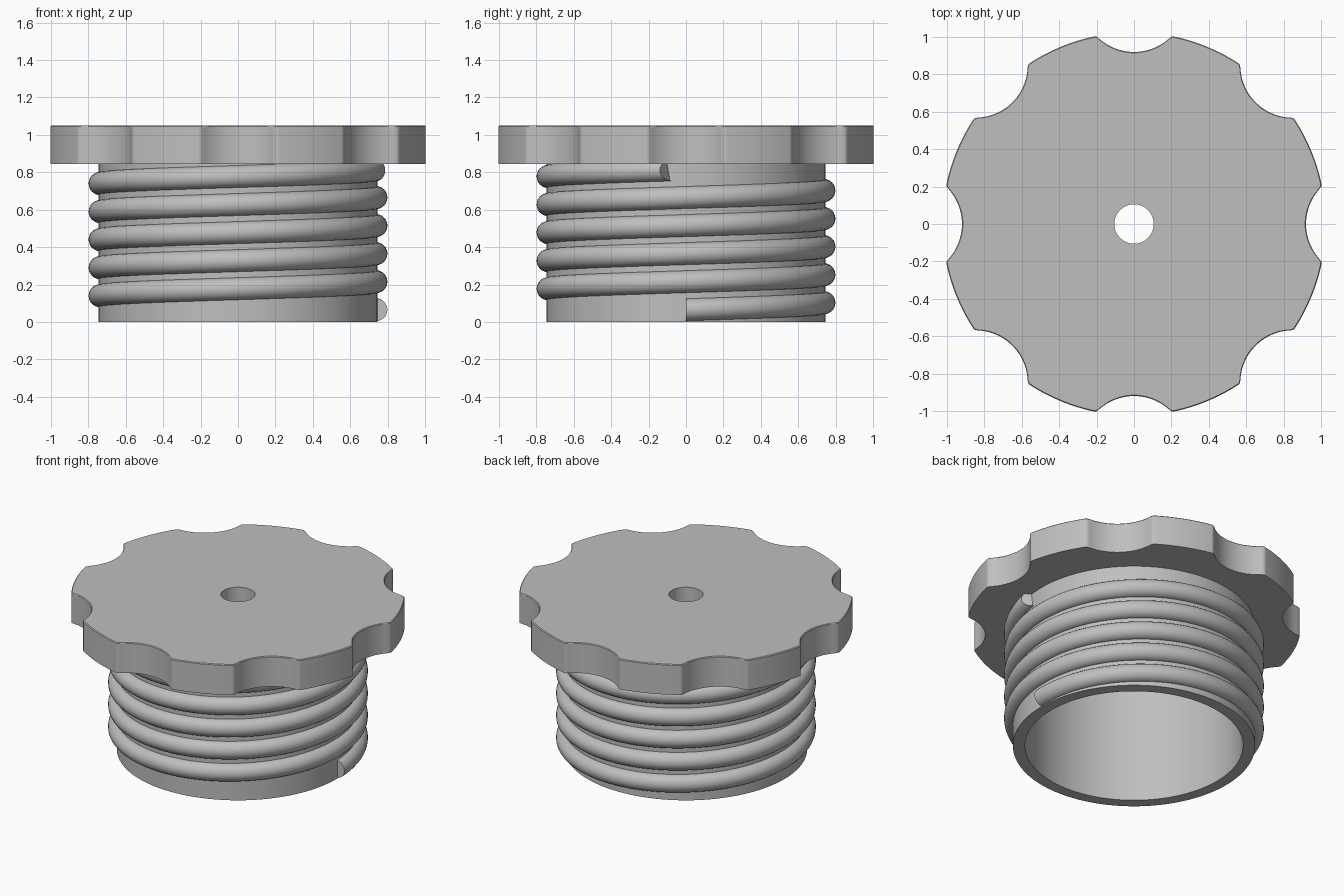
import bpy
import bmesh
from math import sin, cos, pi, radians, sqrt

cube = bpy.data.objects.get("Cube")
if cube:
    bpy.data.objects.remove(cube, do_unlink=True)

grey = bpy.data.materials.new("plain_grey")
grey.use_nodes = True
color = (0.52, 0.52, 0.52, 1)
grey.diffuse_color = color
grey.node_tree.nodes["Principled BSDF"].inputs["Base Color"].default_value = color


def skin(name, rings, loop):
    """Join rings of points with quads; loop closes the last to the first,
    otherwise both ends are capped."""
    bm = bmesh.new()
    rows = [[bm.verts.new(p) for p in ring] for ring in rings]
    n = len(rows[0])
    pairs = list(zip(rows, rows[1:]))
    if loop:
        pairs.append((rows[-1], rows[0]))
    else:
        bm.faces.new(rows[0])
        bm.faces.new(rows[-1])
    for a, b in pairs:
        for i in range(n):
            j = (i + 1) % n
            bm.faces.new((a[i], a[j], b[j], b[i]))
    bmesh.ops.remove_doubles(bm, verts=bm.verts, dist=1e-5)
    bmesh.ops.recalc_face_normals(bm, faces=bm.faces)
    mesh = bpy.data.meshes.new(name)
    bm.to_mesh(mesh)
    bm.free()
    mesh.materials.append(grey)
    obj = bpy.data.objects.new(name, mesh)
    bpy.context.collection.objects.link(obj)
    bpy.ops.object.select_all(action="DESELECT")
    obj.select_set(True)
    bpy.context.view_layer.objects.active = obj
    bpy.ops.object.shade_smooth_by_angle(angle=radians(30))
    return obj


def ring(radius, z, n):
    """Horizontal ring; radius is a function of the angle."""
    angles = [2 * pi * i / n for i in range(n)]
    return [(radius(a) * cos(a), radius(a) * sin(a), z) for a in angles]


# Scalloped cap outline: a disc with eight round notches and softened corners
RIM, NOTCH_AT, NOTCH_R, SOFT = 1.025, 1.2, 0.28, 0.018


def rim(a):
    a = (a + pi / 8) % (pi / 4) - pi / 8
    d = NOTCH_R ** 2 - (NOTCH_AT * sin(a)) ** 2
    if d <= 0:
        return RIM
    notch = NOTCH_AT * cos(a) - sqrt(d)
    h = max(SOFT - abs(notch - RIM), 0) / SOFT
    return min(notch, RIM) - h * h * SOFT / 4


# Cap with its centre hole
CAP_BOTTOM, CAP_TOP, EDGE = 0.845, 1.05, 0.005


def hole(a):
    return 0.105


cap_rings = [(hole, CAP_BOTTOM), (rim, CAP_BOTTOM), (rim, CAP_TOP - EDGE),
             (lambda a: rim(a) - EDGE, CAP_TOP), (hole, CAP_TOP)]
skin("scalloped_cap", [ring(r, z, 720) for r, z in cap_rings], True)

# Hollow neck, open at the bottom
OUTER, INNER = 0.745, 0.67
neck = [(OUTER, 0), (OUTER, CAP_BOTTOM), (INNER, CAP_BOTTOM), (INNER, 0)]
skin("hollow_neck", [ring(lambda a, r=r: r, z, 160) for r, z in neck], True)

# Round thread winding up the neck, its upper end cut at a slant
PITCH, START_Z, TUBE, PATH_R = 0.15, 0.065, 0.06, 0.739
END = 10 * pi - radians(5.4)
SLANT = radians(4.7) / TUBE
STEPS, SIDES = 600, 24
coils = []
for s in range(STEPS + 1):
    section = []
    for i in range(SIDES):
        t = 2 * pi * i / SIDES
        out = TUBE * cos(t)
        a = min(END * s / STEPS, END - SLANT * max(out, 0))
        z = START_Z + PITCH * a / (2 * pi) + TUBE * sin(t)
        r = PATH_R + out
        section.append((r * cos(a), r * sin(a), z))
    coils.append(section)
skin("screw_thread", coils, False)
